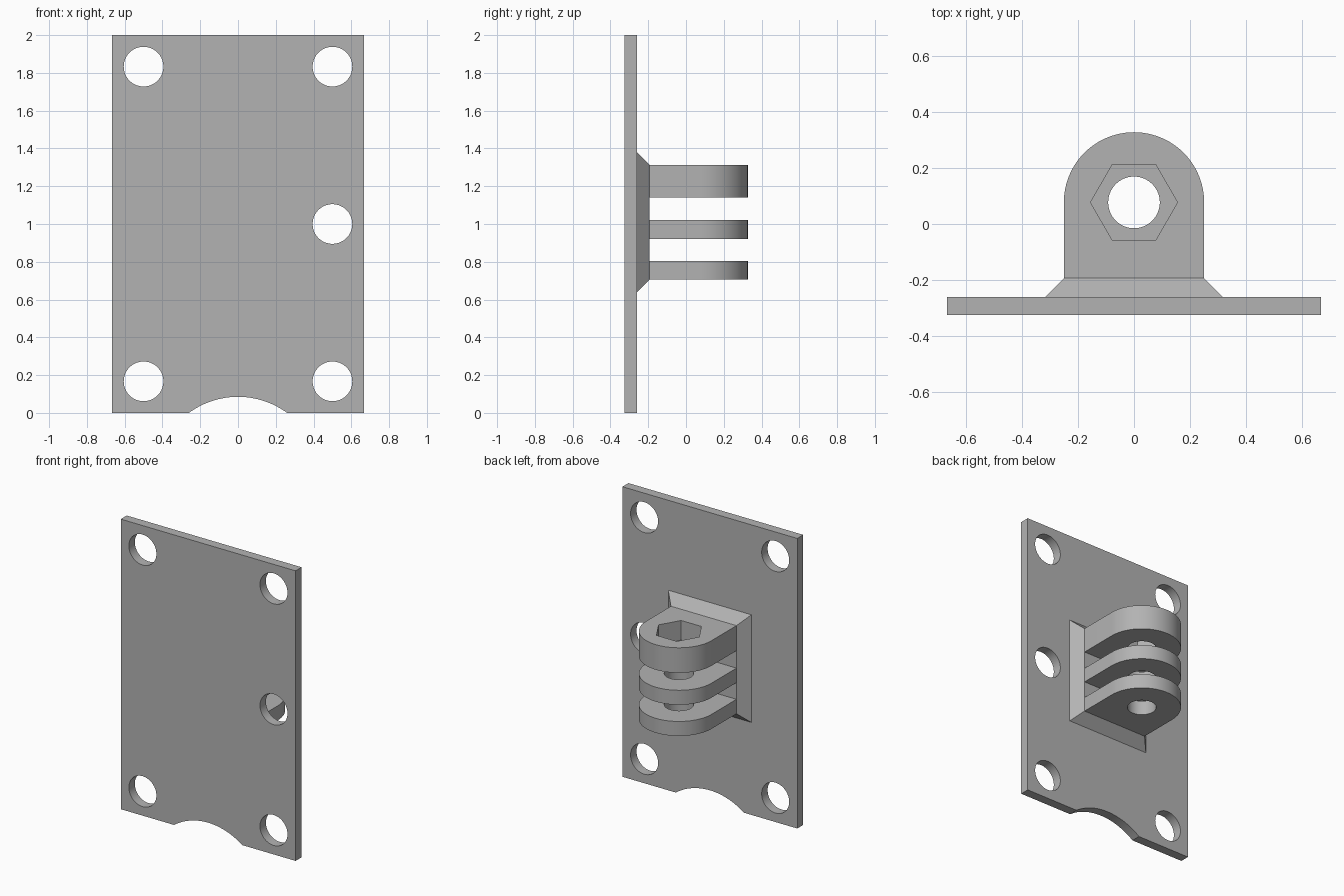
import bpy, bmesh
from math import pi, sin, cos

cube = bpy.data.objects.get("Cube")
if cube:
    bpy.data.objects.remove(cube, do_unlink=True)

grey = bpy.data.materials.new("plain grey")
grey.use_nodes = True
colour = (0.45, 0.45, 0.45, 1)
grey.diffuse_color = colour
grey.node_tree.nodes["Principled BSDF"].inputs["Base Color"].default_value = colour

# Main dimensions
PLATE_FRONT, PLATE_BACK, BASE_BACK = -0.325, -0.26, -0.193
HALF_W, PIVOT_Y = 0.25, 0.077
FINGERS = {"lower_finger": (0.705, 0.805),
           "middle_finger": (0.92, 1.02),
           "upper_finger": (1.14, 1.313)}


def prism(name, profile, place, start, end):
    """Solid between two copies of a profile; place maps (u, v, depth) to xyz."""
    bm = bmesh.new()
    a = [bm.verts.new(place(u, v, start)) for u, v in profile(start)]
    b = [bm.verts.new(place(u, v, end)) for u, v in profile(end)]
    bm.faces.new(a)
    bm.faces.new(b)
    for i in range(len(a)):
        j = (i + 1) % len(a)
        bm.faces.new((a[i], a[j], b[j], b[i]))
    bmesh.ops.recalc_face_normals(bm, faces=bm.faces)
    mesh = bpy.data.meshes.new(name)
    bm.to_mesh(mesh)
    bm.free()
    mesh.materials.append(grey)
    obj = bpy.data.objects.new(name, mesh)
    bpy.context.collection.objects.link(obj)
    return obj


def along_y(u, v, d):
    return (u, d, v)


def along_z(u, v, d):
    return (u, v, d)


def rect(hw, z0, z1):
    return [(-hw, z0), (hw, z0), (hw, z1), (-hw, z1)]


def circle(u, v, r, n=64):
    return [(u + r * cos(2 * pi * i / n), v + r * sin(2 * pi * i / n)) for i in range(n)]


def select_only(obj):
    bpy.ops.object.select_all(action='DESELECT')
    obj.select_set(True)
    bpy.context.view_layer.objects.active = obj


def cut(obj, cutter):
    cutter.hide_render = True
    mod = obj.modifiers.new("cut", 'BOOLEAN')
    mod.operation = 'DIFFERENCE'
    mod.solver = 'EXACT'
    mod.object = cutter
    select_only(obj)
    bpy.ops.object.modifier_apply(modifier=mod.name)
    bpy.data.objects.remove(cutter, do_unlink=True)


# Mounting plate with screw holes and an arched notch in the lower edge
plate = prism("mounting_plate", lambda d: rect(0.6667, 0, 2), along_y, PLATE_FRONT, PLATE_BACK)
holes = [(x, z, 0.105) for x in (-0.5, 0.5) for z in (0.167, 1.833)]
holes += [(0.5, 1.0, 0.105), (0, -0.355, 0.44)]
for x, z, r in holes:
    n = 128 if r > 0.2 else 64
    cut(plate, prism("hole_cutter", lambda d: circle(x, z, r, n), along_y, -0.5, 0))


# Bevelled base block behind the plate
def base_profile(d):
    grow = BASE_BACK - d
    return rect(HALF_W + grow, 0.705 - grow, 1.313 + grow)


base = prism("bevelled_base", base_profile, along_y, PLATE_BACK, BASE_BACK)


# Rounded hinge fingers with a pivot hole
def finger_profile(d):
    arc = [(HALF_W * cos(pi * i / 48), PIVOT_Y + HALF_W * sin(pi * i / 48)) for i in range(49)]
    return [(-HALF_W, BASE_BACK), (HALF_W, BASE_BACK)] + arc


parts = [plate, base]
for name, (z0, z1) in FINGERS.items():
    finger = prism(name, finger_profile, along_z, z0, z1)
    cut(finger, prism("pivot_cutter", lambda d: circle(0, PIVOT_Y, 0.092), along_z, 0.5, 1.5))
    if name == "upper_finger":
        # Hexagonal nut recess
        cut(finger, prism("nut_cutter", lambda d: circle(0, PIVOT_Y, 0.155, 6),
                          along_z, z1 - 0.135, 1.5))
    parts.append(finger)

for obj in parts:
    select_only(obj)
    bpy.ops.object.shade_smooth_by_angle(angle=pi / 6)
